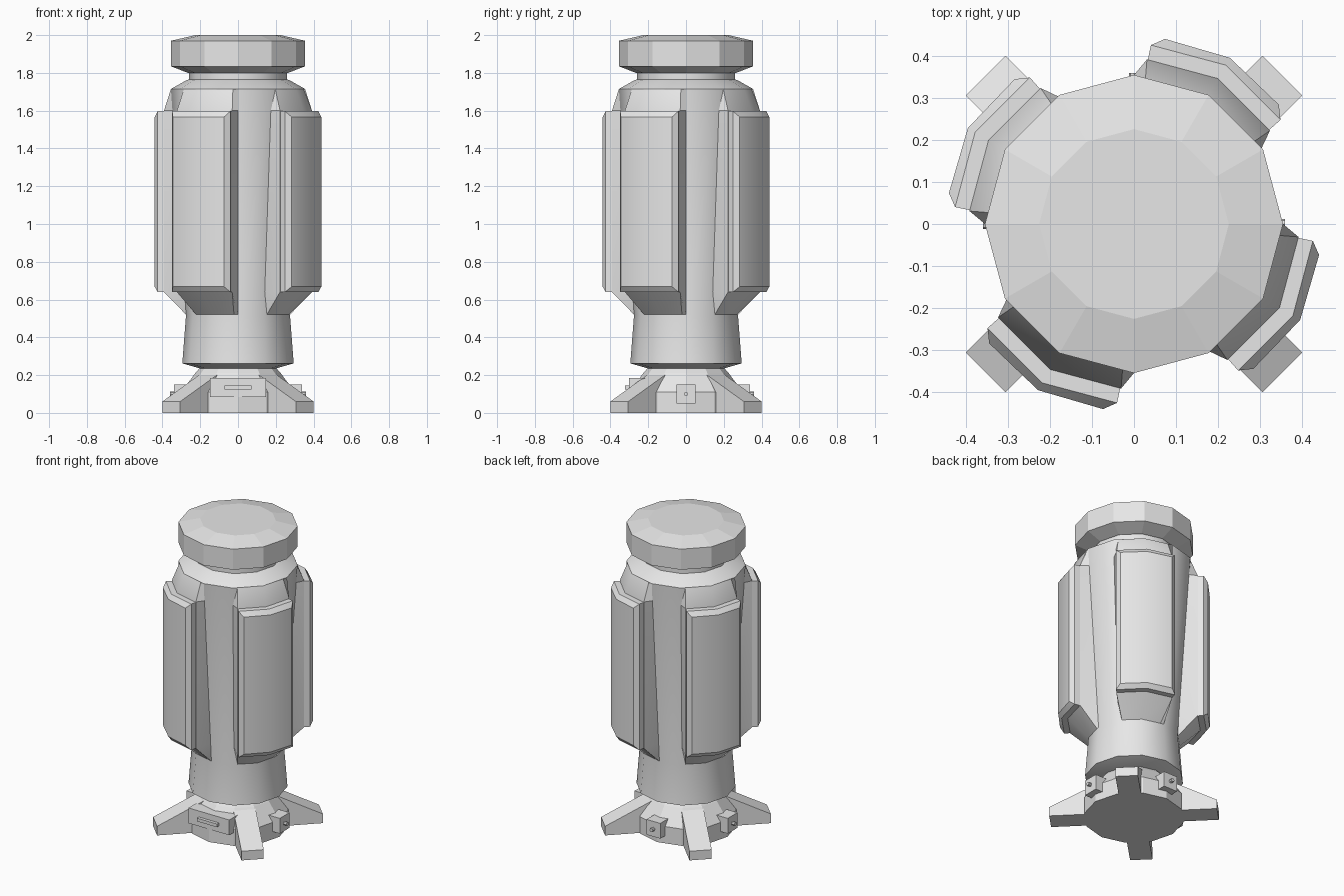
import bpy, bmesh
from math import radians, cos, sin, pi

cube = bpy.data.objects.get("Cube")
if cube:
    bpy.data.objects.remove(cube, do_unlink=True)

grey = bpy.data.materials.new("plain_grey")
grey.use_nodes = True
COLOUR = (0.8, 0.8, 0.8, 1)
grey.diffuse_color = COLOUR
grey.node_tree.nodes["Principled BSDF"].inputs["Base Color"].default_value = COLOUR


def polar(r, deg, z):
    a = radians(deg)
    return (r * cos(a), r * sin(a), z)


def loft(name, sections, caps=None, smooth=False):
    """Skin a stack of matching rings; caps lists the end faces by ring index."""
    bm = bmesh.new()
    rings = [[bm.verts.new(p) for p in s] for s in sections]
    n = len(rings[0])
    for lo, hi in zip(rings, rings[1:]):
        for i in range(n):
            j = (i + 1) % n
            bm.faces.new((lo[i], lo[j], hi[j], hi[i]))
    for ring in (rings[0], rings[-1]):
        for cap in caps or [range(n)]:
            bm.faces.new([ring[i] for i in cap])
    bmesh.ops.recalc_face_normals(bm, faces=bm.faces)
    mesh = bpy.data.meshes.new(name)
    bm.to_mesh(mesh)
    bm.free()
    mesh.materials.append(grey)
    ob = bpy.data.objects.new(name, mesh)
    bpy.context.collection.objects.link(ob)
    if smooth:
        bpy.ops.object.select_all(action='DESELECT')
        ob.select_set(True)
        bpy.context.view_layer.objects.active = ob
        bpy.ops.object.shade_smooth_by_angle(angle=radians(34))
    return ob


def lathe(name, profile, smooth=False):
    """Twelve-sided turned part from (radius, height) pairs."""
    return loft(name, [[polar(r, 30 * k, z) for k in range(12)] for r, z in profile],
                smooth=smooth)


def block(name, near, far, half_width, z0, z1, deg):
    """Box running outward from the axis in the given direction."""
    ring = lambda d: [(d, -half_width, z0), (d, half_width, z0),
                      (d, half_width, z1), (d, -half_width, z1)]
    ob = loft(name, [ring(near), ring(far)])
    ob.rotation_euler.z = radians(deg)
    return ob


# Turned parts
lathe("base_hub", [(.30, 0), (.30, .11), (.225, .212), (.2, .24)])
lathe("body_core", [(.2, .235), (.295, .262), (.275, .52), (.355, 1.715),
                    (.275, 1.76), (.26, 1.765), (.26, 1.81)], smooth=True)
lathe("cap", [(.265, 1.80), (.355, 1.835), (.355, 1.97), (.226, 2.0)])

for n, mid in enumerate((60, 150, 240, 330), 1):
    # Raised housing that flares out of the body
    sections = []
    for z, valley, edge, ridge, half in ((.52, .275, .269, .275, 25.5),
                                         (.64, .283, .393, .40, 25.5),
                                         (1.60, .347, .393, .40, 25.5),
                                         (1.715, .355, .347, .355, 25.5)):
        sections.append([polar(.15, mid, z), polar(valley, mid - 30, z),
                         polar(edge, mid - half, z), polar(ridge, mid, z),
                         polar(edge, mid + half, z), polar(valley, mid + 30, z)])
    loft(f"housing_{n}", sections, smooth=True)

    # Bevelled armour panel on the housing
    sections = []
    for edge, ridge, half, z0, z1 in ((.38, .385, 25.4, .64, 1.597),
                                      (.428, .437, 24.6, .64, 1.597),
                                      (.447, .457, 20.5, .668, 1.567)):
        low = [polar(edge, mid - half, z0), polar(ridge, mid, z0), polar(edge, mid + half, z0)]
        high = [polar(edge, mid + half, z1), polar(ridge, mid, z1), polar(edge, mid - half, z1)]
        sections.append(low + high)
    loft(f"panel_{n}", sections, caps=[(0, 1, 4, 5), (1, 2, 3, 4)], smooth=True)

# Four sloping feet on the diagonals
for n in range(4):
    side = lambda y: [(.1, y, 0), (.5, y, 0), (.5, y, .06), (.2, y, .213), (.1, y, .213)]
    foot = loft(f"foot_{n + 1}", [side(-.067), side(.067)])
    foot.rotation_euler.z = radians(45) + n * pi / 2

# Wide box with a bar on the front
block("front_box", .2, .302, .148, .085, .185, 270)
block("front_bar", .29, .322, .072, .125, .146, 270)

# Small boxes with a round stud on the other three sides
for label, deg in (("left", 0), ("back", 90), ("right", 180)):
    block(f"{label}_box", .2, .338, .05, .05, .15, deg)
    circle = lambda d: [(d, .012 * cos(k * pi / 4), .1 + .012 * sin(k * pi / 4)) for k in range(8)]
    stud = loft(f"{label}_stud", [circle(.33), circle(.36)])
    stud.rotation_euler.z = radians(deg)
